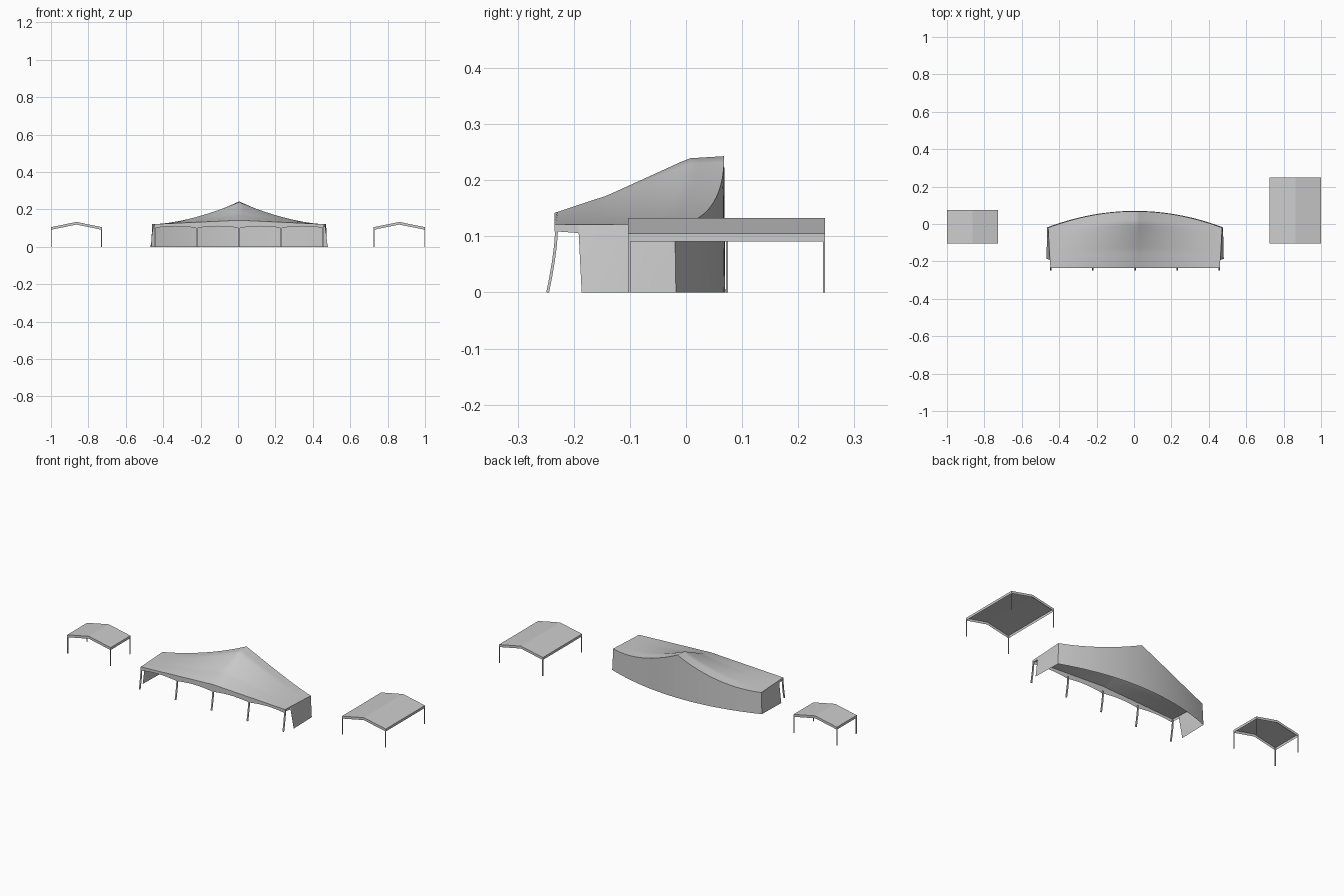
import bpy, math
from mathutils import Vector

if "Cube" in bpy.data.objects:
    bpy.data.objects.remove(bpy.data.objects["Cube"])

CX = 0.006          # tent centre line
HALF = 0.453        # tent half width
FRONT = -0.234


def mesh(name, verts, faces, smooth=False):
    me = bpy.data.meshes.new(name)
    me.from_pydata([tuple(v) for v in verts], [], faces)
    me.update()
    ob = bpy.data.objects.new(name, me)
    bpy.context.collection.objects.link(ob)
    if smooth:
        for p in me.polygons:
            p.use_smooth = True
    return ob


def sheet(name, nu, nv, fn, smooth=True):
    verts = [fn(i / nu, j / nv) for j in range(nv + 1) for i in range(nu + 1)]
    w = nu + 1
    faces = [(j * w + i, j * w + i + 1, (j + 1) * w + i + 1, (j + 1) * w + i)
             for j in range(nv) for i in range(nu)]
    return mesh(name, verts, faces, smooth)


def strut(name, points, rx, ry):
    # square-section post following a path
    verts, faces = [], []
    for x, y, z in points:
        verts += [(x + a * rx, y + b * ry, z) for a, b in ((-1, -1), (1, -1), (1, 1), (-1, 1))]
    for k in range(len(points) - 1):
        for i in range(4):
            a, b = k * 4 + i, k * 4 + (i + 1) % 4
            faces.append((a, b, b + 4, a + 4))
    n = len(verts)
    faces += [(3, 2, 1, 0), (n - 4, n - 3, n - 2, n - 1)]
    return mesh(name, verts, faces)


def ridge(y):
    # roof height along the centre line
    pts = [(-0.234, 0.142), (-0.14, 0.173), (0.005, 0.239), (0.07, 0.243)]
    for (y0, z0), (y1, z1) in zip(pts, pts[1:]):
        if y <= y1:
            return z0 + (z1 - z0) * (y - y0) / (y1 - y0)
    return pts[-1][1]


def back_y(t):
    return 0.068 - 0.088 * t * t


def roof(u, v):
    s = u * 2 - 1
    t = abs(s)
    y = FRONT + (back_y(t) - FRONT) * v
    yc = FRONT + (0.068 - FRONT) * v
    z = 0.121 + (ridge(yc) - 0.121) * (1 - t) ** (1 + 0.8 * v)
    return Vector((CX + s * (HALF + 0.012 * v), y, z))


# main tent roof
sheet("tent_roof", 40, 20, roof)


# scalloped front valance
def valance(u, v):
    top = roof(u, 0)
    low = 0.101 + 0.009 * abs(math.sin(u * 4 * math.pi))
    return Vector((top.x, top.y, top.z + (low - top.z) * v))


sheet("front_valance", 40, 1, valance, False)


# curved back wall
def back_wall(u, v):
    top = roof(u, 1)
    s = u * 2 - 1
    foot = Vector((CX + s * 0.470, top.y + 0.002, 0))
    return foot.lerp(top, v)


sheet("back_wall", 40, 4, back_wall)

# splayed end walls and short flaps at the open corners
for side, u in (("left", 0), ("right", 1)):
    sg = u * 2 - 1
    a = (-0.192 - FRONT) / (back_y(1) - FRONT)

    def end_wall(p, v, u=u, sg=sg, a=a):
        top = roof(u, a + (1 - a) * p)
        foot = Vector((CX + sg * (0.474 - 0.004 * p), -0.186 + (back_y(1) + 0.188) * p, 0))
        return foot.lerp(top, v)

    def flap(p, v, u=u, a=a):
        top = roof(u, a * p)
        return top - Vector((0, 0, v * (0.012 + 0.003 * p)))

    sheet(side + "_end_wall", 4, 4, end_wall)
    sheet(side + "_corner_flap", 2, 1, flap)

# five bowed front posts
for k in range(5):
    x = CX + HALF * (k / 2 - 1) * 0.995
    path = [(x, -0.2465 + 0.016 * (1 - (1 - q) ** 1.5), 0.113 * q)
            for q in (0, 0.25, 0.5, 0.75, 1)]
    strut("front_post_%d" % (k + 1), path, 0.004, 0.0025)


# gabled side canopies: roof shell with skirts on thin legs
def canopy(name, x0, x1, y0, y1):
    xm = (x0 + x1) / 2
    prof = [(x0, 0.105), (xm, 0.133), (x1, 0.105)]
    verts = [(x, y, z - d) for d in (0, 0.014) for y in (y0, y1) for x, z in prof]
    faces = [(0, 1, 4, 3), (1, 2, 5, 4),
             (6, 7, 1, 0), (7, 8, 2, 1),
             (3, 4, 10, 9), (4, 5, 11, 10),
             (0, 3, 9, 6), (2, 8, 11, 5)]
    mesh(name + "_roof", verts, faces)
    r = 0.002
    for i, x in enumerate((x0 + r, x1 - r)):
        for j, y in enumerate((y0 + r, y1 - r)):
            strut("%s_leg_%d" % (name, i * 2 + j + 1), [(x, y, 0), (x, y, 0.105)], r, r)


canopy("left_canopy", -1.0, -0.728, -0.103, 0.075)
canopy("right_canopy", 0.725, 1.0, -0.103, 0.248)
